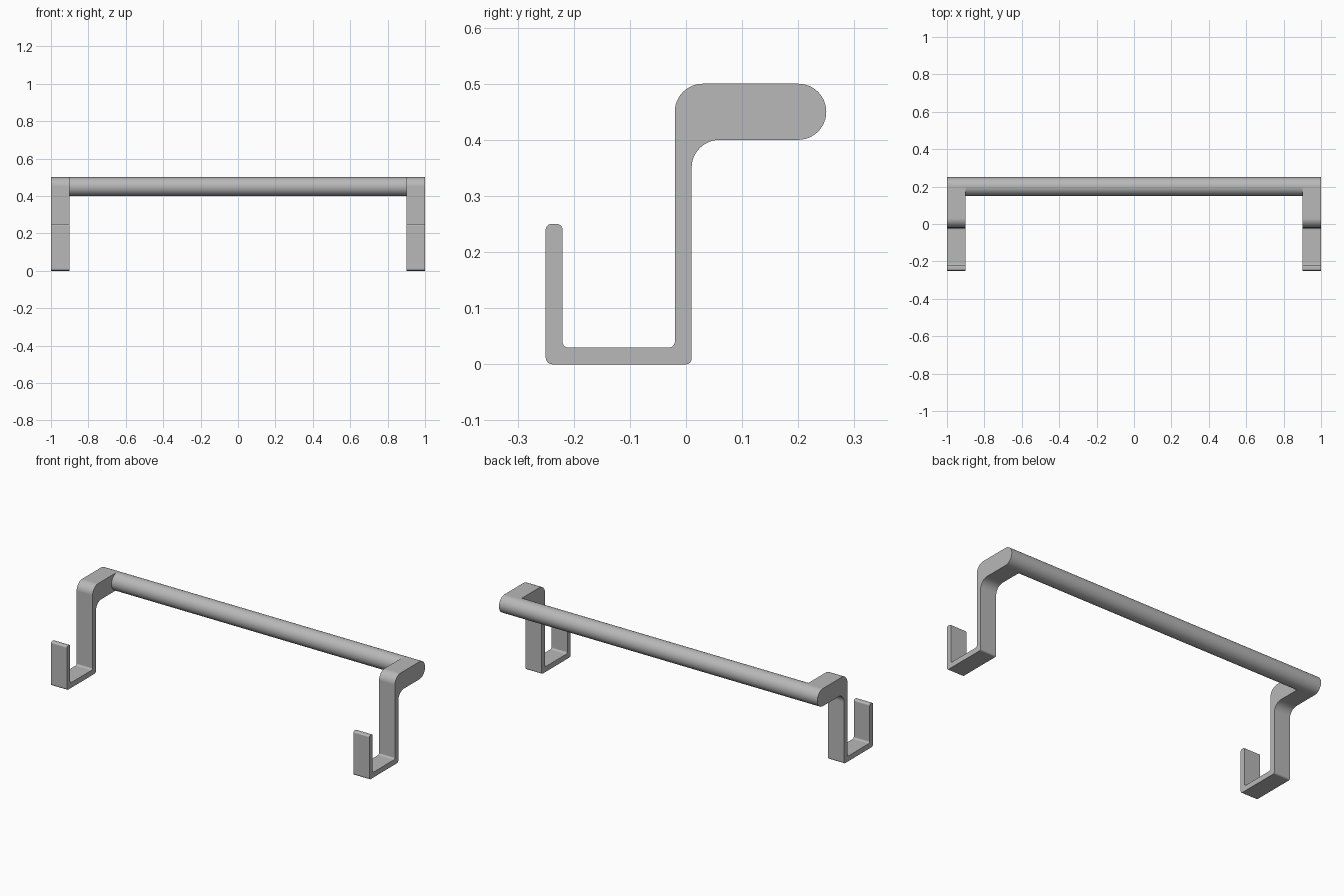
import bpy
import bmesh
from math import pi, tan, radians
from mathutils import Vector, Matrix

if "Cube" in bpy.data.objects:
    bpy.data.objects.remove(bpy.data.objects["Cube"])

GREY = (0.48, 0.48, 0.48, 1.0)
grey = bpy.data.materials.new("plain grey")
grey.use_nodes = True
grey.diffuse_color = GREY
grey.node_tree.nodes["Principled BSDF"].inputs["Base Color"].default_value = GREY


def rounded_outline(corners, steps=12):
    """Replace each (y, z, radius) corner with a circular fillet."""
    points = []
    for i, (y, z, r) in enumerate(corners):
        p = Vector((y, z))
        a = (Vector(corners[i - 1][:2]) - p).normalized()
        b = (Vector(corners[(i + 1) % len(corners)][:2]) - p).normalized()
        centre = p + (a + b) * r
        for s in range(steps + 1):
            turn = Matrix.Rotation(pi / 2 * s / steps, 2)
            if a.x * b.y - a.y * b.x > 0:
                turn = turn.transposed()
            q = centre + turn @ (-b * r)
            if not points or (q - points[-1]).length > 1e-5:
                points.append(q)
    return points


def finish(bm, name):
    bmesh.ops.recalc_face_normals(bm, faces=bm.faces)
    mesh = bpy.data.meshes.new(name)
    bm.to_mesh(mesh)
    bm.free()
    mesh.materials.append(grey)
    obj = bpy.data.objects.new(name, mesh)
    bpy.context.collection.objects.link(obj)
    bpy.ops.object.select_all(action="DESELECT")
    obj.select_set(True)
    bpy.context.view_layer.objects.active = obj
    bpy.ops.object.shade_smooth_by_angle(angle=radians(30))
    # Keep the long flat faces flat beside their fillets
    normals = obj.modifiers.new("flat faces", "WEIGHTED_NORMAL")
    normals.keep_sharp = True
    return obj


# Hook-shaped bracket: front lip, floor, upright and rounded top arm
BRACKET = [
    (-0.25, 0, 0.012), (0.01, 0, 0.01), (0.01, 0.40, 0.05),
    (0.25, 0.40, 0.05), (0.25, 0.50, 0.05), (-0.02, 0.50, 0.05),
    (-0.02, 0.03, 0.01), (-0.22, 0.03, 0.01),
    (-0.22, 0.25, 0.01), (-0.25, 0.25, 0.01),
]
outline = rounded_outline(BRACKET)
for side, x in (("right", -1.0), ("left", 0.9)):
    bm = bmesh.new()
    face = bm.faces.new([bm.verts.new((x, p.x, p.y)) for p in outline])
    grown = bmesh.ops.extrude_face_region(bm, geom=[face], use_keep_orig=True)
    moved = [v for v in grown["geom"] if isinstance(v, bmesh.types.BMVert)]
    bmesh.ops.translate(bm, verts=moved, vec=(0.1, 0, 0))
    finish(bm, side + "_bracket")

# Round bar joining the two bracket arms
bm = bmesh.new()
place = Matrix.Translation((0, 0.2, 0.45)) @ Matrix.Rotation(pi / 2, 4, "Y")
bmesh.ops.create_cone(bm, cap_ends=True, segments=48, radius1=0.05,
                      radius2=0.05, depth=1.8, matrix=place)
finish(bm, "cross_bar")
